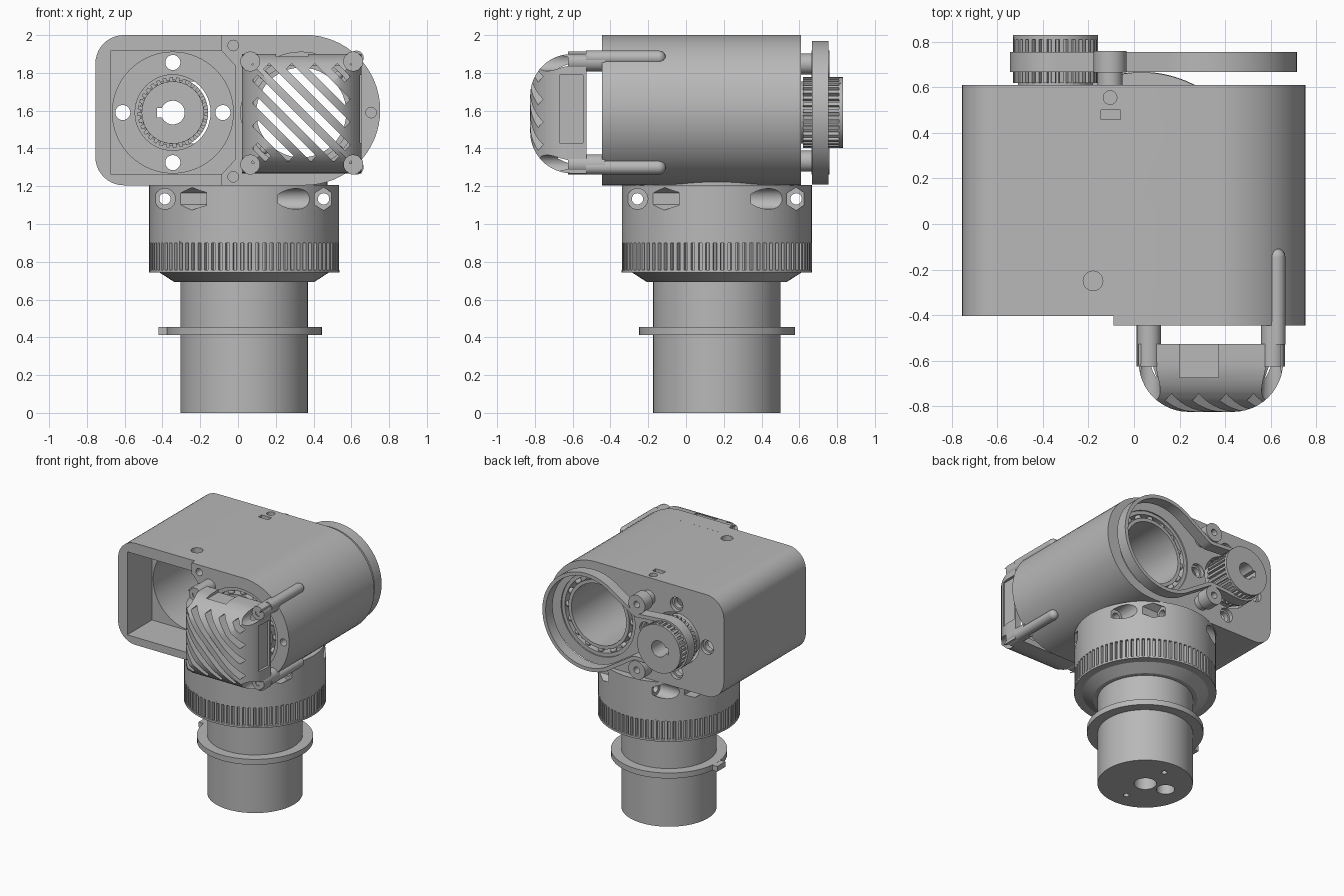
import bpy, bmesh
from math import sin, cos, pi, radians, sqrt
from mathutils import Matrix, Vector

cube = bpy.data.objects.get("Cube")
if cube:
    bpy.data.objects.remove(cube, do_unlink=True)

grey = bpy.data.materials.new("light_grey")
grey.use_nodes = True
GREY = (0.48, 0.48, 0.48, 1)
grey.diffuse_color = GREY
grey.node_tree.nodes["Principled BSDF"].inputs["Base Color"].default_value = GREY
parts = []


def finish(name, bm):
    bmesh.ops.recalc_face_normals(bm, faces=bm.faces[:])
    me = bpy.data.meshes.new(name)
    bm.to_mesh(me)
    bm.free()
    me.materials.append(grey)
    ob = bpy.data.objects.new(name, me)
    bpy.context.collection.objects.link(ob)
    parts.append(ob)
    return ob


def arc(cx, cy, r, a0=0, a1=360, n=24):
    angles = [radians(a0 + (a1 - a0) * i / n) for i in range(n + 1)]
    return [(cx + r * cos(a), cy + r * sin(a)) for a in angles]


def place(p, t, axis):
    return {"x": (t, p[0], p[1]), "y": (p[0], t, p[1]), "z": (p[0], p[1], t)}[axis]


def prism(name, pts, axis, a, b):
    """Extrude a 2D outline along an axis from a to b."""
    bm = bmesh.new()
    face = bm.faces.new([bm.verts.new(place(p, a, axis)) for p in pts])
    new = bmesh.ops.extrude_face_region(bm, geom=[face])["geom"]
    shift = Vector(place((0, 0), b - a, axis))
    bmesh.ops.translate(bm, vec=shift, verts=[v for v in new if isinstance(v, bmesh.types.BMVert)])
    return finish(name, bm)


def cyl(name, cx, cy, r, axis, a, b, n=48):
    return prism(name, arc(cx, cy, r, n=n)[:-1], axis, a, b)


def box(name, x0, x1, y0, y1, z0, z1):
    return prism(name, [(x0, y0), (x1, y0), (x1, y1), (x0, y1)], "z", z0, z1)


def ball(name, loc, r):
    bm = bmesh.new()
    bmesh.ops.create_uvsphere(bm, u_segments=16, v_segments=10, radius=r,
                              matrix=Matrix.Translation(loc))
    return finish(name, bm)


def boolean(ob, *others, op="DIFFERENCE"):
    for other in others:
        mod = ob.modifiers.new("bool", "BOOLEAN")
        mod.operation, mod.object, mod.solver = op, other, "EXACT"
        bpy.context.view_layer.objects.active = ob
        bpy.ops.object.modifier_apply(modifier=mod.name)
        parts.remove(other)
        bpy.data.objects.remove(other, do_unlink=True)
    return ob


def ring(name, cx, cy, r_in, r_out, axis, a, b):
    return boolean(cyl(name, cx, cy, r_out, axis, a, b),
                   cyl("cut", cx, cy, r_in, axis, a - 0.1, b + 0.1))


def gear(cx, cy, r, depth, teeth):
    pts = []
    for i in range(teeth):
        for f, rr in ((0, r), (0.5, r), (0.58, r - depth), (0.92, r - depth)):
            a = 2 * pi * (i + f) / teeth
            pts.append((cx + rr * cos(a), cy + rr * sin(a)))
    return pts


MX, BX, AZ = -0.345, 0.335, 1.59     # motor axis x, bearing axis x, shared height
NX, NY = 0.033, 0.163                # neck axis

# Housing: rounded block with a half-round left end and a raised front pad
round_end = arc(0.355, 1.603, 0.398, -90, 90, 32)
housing = prism("housing", round_end + arc(-0.605, 1.85, 0.15, 90, 180, 10)
                + arc(-0.605, 1.355, 0.15, 180, 270, 10), "y", -0.405, 0.61)
boolean(housing, prism("pad", round_end + [(-0.09, 2.001), (-0.09, 1.205)], "y", -0.445, -0.3),
        op="UNION")

# Motor bay, motor bore, shaft opening and mounting holes
bay = [(-0.675, 1.265), (-0.085, 1.265), (-0.012, 1.345),
       (-0.012, 1.835), (-0.085, 1.915), (-0.675, 1.915)]
boolean(housing, prism("cut", bay, "y", -0.6, -0.1),
        cyl("cut", MX, AZ, 0.32, "y", -0.2, 0.54, 64),
        cyl("cut", MX, AZ, 0.2, "y", 0.5, 0.7))
for i in range(4):
    x, z = MX + 0.265 * cos(i * pi / 2), AZ + 0.265 * sin(i * pi / 2)
    boolean(housing, cyl("cut", x, z, 0.04, "y", 0.5, 0.7, 20),
            cyl("cut", x, z, 0.055, "y", 0.58, 0.7, 20))

# Bearing bore with a recess at both ends, then the bearings
boolean(housing, cyl("cut", BX, AZ, 0.24, "y", -0.6, 0.7, 64),
        cyl("cut", BX, AZ, 0.32, "y", -0.6, -0.33, 64),
        cyl("cut", BX, AZ, 0.32, "y", 0.5, 0.7, 64))
for end, y0, y1 in (("front", -0.435, -0.325), ("rear", 0.495, 0.6)):
    ring(end + "_bearing_inner_race", BX, AZ, 0.238, 0.264, "y", y0, y1)
    ring(end + "_bearing_outer_race", BX, AZ, 0.293, 0.322, "y", y0, y1)
    for i in range(16):
        a = 2 * pi * i / 16
        y = y0 + 0.03 if end == "front" else y1 - 0.03
        ball(end + "_bearing_ball", (BX + 0.279 * cos(a), y, AZ + 0.279 * sin(a)), 0.024)

# Small screw holes on the front and marks on the top
for x, z in ((-0.025, 1.945), (-0.025, 1.25), (0.705, AZ)):
    boolean(housing, cyl("cut", x, z, 0.028, "y", -0.6, -0.3, 20))
boolean(housing, cyl("cut", -0.105, 0.555, 0.03, "z", 1.95, 2.1, 20),
        cyl("cut", -0.18, -0.25, 0.043, "z", 1.95, 2.1, 24),
        box("cut", -0.145, -0.06, 0.46, 0.5, 1.96, 2.1))


# Vent cover: hollow square dome made from two crossed rounded profiles
def dome(inset, back):
    r, f = 0.22, -0.825 + inset

    def outline(lo, hi):
        lo, hi = lo + inset, hi - inset
        return ([(lo, back)] + arc(lo + r, f + r, r, 180, 270, 12)
                + arc(hi - r, f + r, r, 270, 360, 12) + [(hi, back)])
    first = prism("vent_cover", outline(0.02, 0.655), "z", 1.268 + inset, 1.9 - inset)
    side = [(y, z) for z, y in outline(1.268, 1.9)]
    return boolean(first, prism("cut", side, "x", -0.2, 0.9), op="INTERSECT")


cover = boolean(dome(0, -0.527), dome(0.045, -0.4))
half = 0.245 * sqrt(2)
for i in range(8):
    d = (i - 3.5) * 0.085
    length = half - abs(d)
    slit = box("cut", -length, length, -0.9, -0.65, -0.021, 0.021)
    centre = Vector((BX + d / sqrt(2), 0, AZ + d / sqrt(2)))
    slit.data.transform(Matrix.Translation(centre) @ Matrix.Rotation(pi / 4, 4, "Y"))
    boolean(cover, slit)
boolean(cover, box("cut", 0.2, 0.37, -0.675, -0.5, 1.88, 2),
        box("cut", 0.635, 0.8, -0.67, -0.545, 1.43, 1.79))
for x in (0.065, 0.61):
    for z in (1.315, 1.86):
        boolean(cover, cyl("cut", x, z, 0.05, "y", -0.9, -0.62, 24))
        ring("cover_pillar", x, z, 0.022, 0.053, "y", -0.625, -0.43)
for z in (1.3, 1.88):
    cyl("side_rod", 0.627, z, 0.038, "y", -0.53, -0.145, 24)
    ball("side_rod_tip", (0.627, -0.145, z), 0.038)

# Drive pulley with a keyed bore
pulley = boolean(prism("drive_pulley", gear(MX, AZ, 0.187, 0.02, 32), "y", 0.62, 0.82),
                 cyl("rim", MX, AZ, 0.187, "y", 0.81, 0.83),
                 cyl("hub", MX, AZ, 0.165, "y", 0.55, 0.63), op="UNION")
boolean(pulley, cyl("cut", MX, AZ, 0.063, "y", 0.4, 1, 32),
        box("cut", MX - 0.085, MX, 0.4, 1, AZ - 0.025, AZ + 0.025))

# Idlers above and below the belt
for z in (1.333, 1.847):
    ring("idler_post", -0.105, z, 0.025, 0.055, "y", 0.6, 0.67)
    ring("idler_roller", -0.105, z, 0.025, 0.072, "y", 0.665, 0.76)

# Belt: upper half of the loop mirrored to the lower half
upper = (arc(BX, AZ, 0.38, 0, 120, 32) + arc(-0.105, 1.847, 0.075, -60, -90, 5)
         + arc(MX, AZ, 0.2, 90, 180, 16))
loop = upper + [(x, 2 * AZ - z) for x, z in reversed(upper[1:-1])]


def offset(pts, d):
    out = []
    for i, p in enumerate(pts):
        t = Vector(pts[(i + 1) % len(pts)]) - Vector(pts[i - 1])
        t.normalize()
        out.append((p[0] - t.y * d, p[1] + t.x * d))
    return out


boolean(prism("drive_belt", loop, "y", 0.668, 0.755),
        prism("cut", offset(loop, 0.028), "y", 0.5, 0.9))

# Neck collar with four crossing clamp screws: round heads and hexagonal nut pockets
collar = cyl("neck_collar", NX, NY, 0.503, "z", 0.9, 1.207, 96)
for i in range(4):
    turn = Matrix.Translation((NX, NY, 0)) @ Matrix.Rotation(i * pi / 2, 4, "Z")
    nut = prism("cut", [(-0.42 + 0.055 * cos(k * pi / 3 + pi / 6),
                         1.133 + 0.06 * sin(k * pi / 3 + pi / 6)) for k in range(6)],
                "x", -0.6, -0.2)
    for tool in (cyl("cut", -0.42, 1.133, 0.03, "x", -0.6, 0.6, 20),
                 cyl("cut", -0.42, 1.133, 0.055, "x", 0.18, 0.6, 24), nut):
        tool.data.transform(turn)
        boolean(collar, tool)
cyl("neck_core", NX, NY, 0.44, "z", 1.19, 1.255, 64)

# Knurled ring and its tapered underside
prism("knurled_ring", gear(NX, NY, 0.503, 0.022, 80), "z", 0.755, 0.91)
cyl("knurled_ring_lip", NX, NY, 0.505, "z", 0.742, 0.757, 96)
bm = bmesh.new()
bmesh.ops.create_cone(bm, cap_ends=True, segments=64, radius1=0.37, radius2=0.455, depth=0.055,
                      matrix=Matrix.Translation((NX, NY, 0.72)))
finish("neck_taper", bm)

# Shaft with holes in its end, flange and locating tab
shaft = cyl("shaft", NX, NY, 0.338, "z", 0, 0.75, 80)
for dx, dy, r in ((0, 0, 0.08), (-0.163, 0.03, 0.065), (0, 0.21, 0.02), (0, -0.21, 0.02)):
    boolean(shaft, cyl("cut", NX + dx, NY + dy, r, "z", -0.1, 0.3, 24))
ring("shaft_flange", NX, NY, 0.33, 0.413, "z", 0.412, 0.455)
box("flange_tab", -0.42, -0.35, NY - 0.05, NY + 0.05, 0.413, 0.454)

# Smooth the round surfaces, keep the edges sharp
bpy.ops.object.select_all(action="DESELECT")
for ob in parts:
    ob.select_set(True)
bpy.context.view_layer.objects.active = housing
bpy.ops.object.shade_smooth_by_angle(angle=radians(28))
